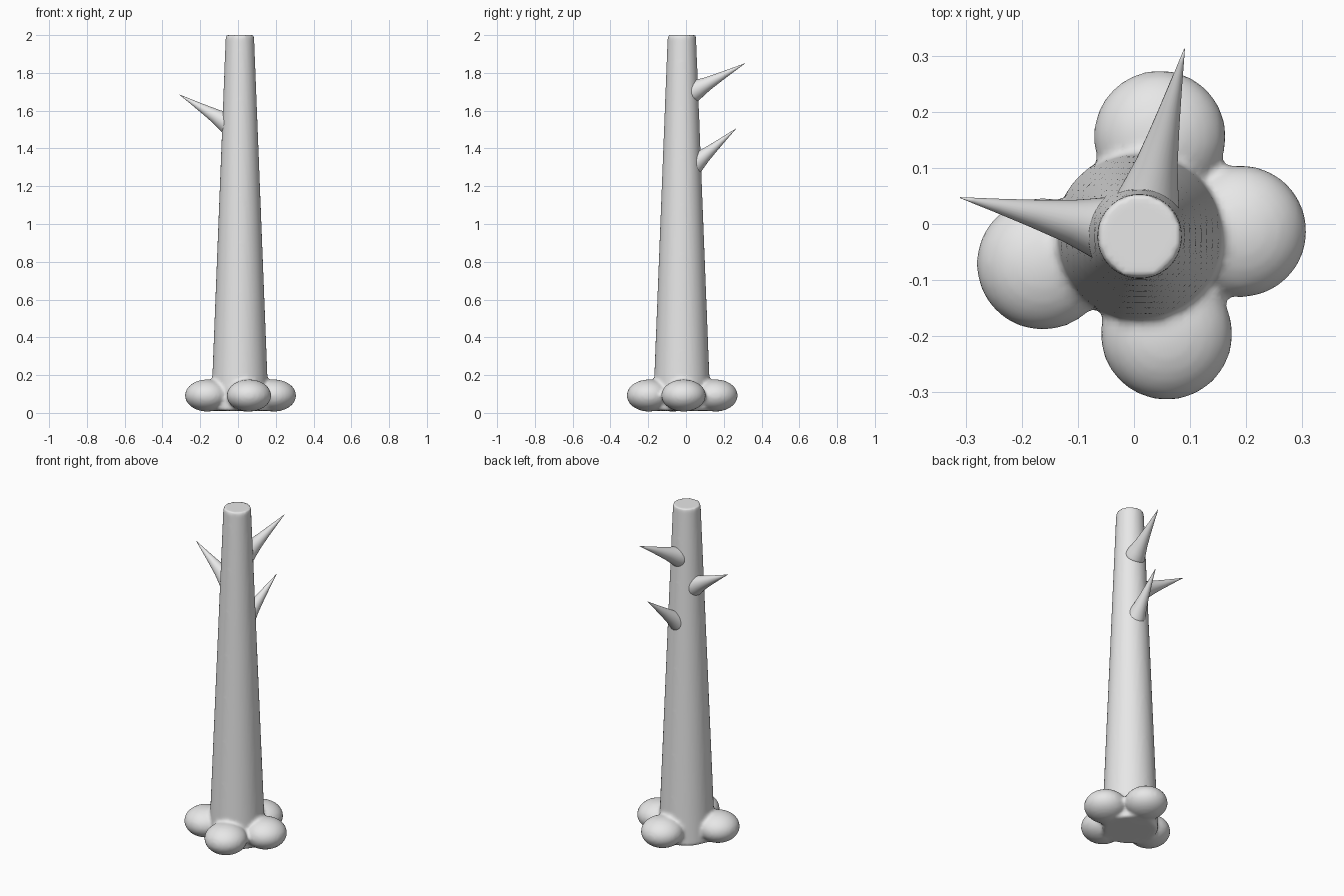
import bpy, bmesh
from mathutils import Matrix, Vector

if "Cube" in bpy.data.objects:
    bpy.data.objects.remove(bpy.data.objects["Cube"])

AXIS = Vector((0.01, -0.022, 0))      # trunk centre line

grey = bpy.data.materials.new("light grey")
grey.diffuse_color = (0.8, 0.8, 0.8, 1)
grey.use_nodes = True
grey.node_tree.nodes["Principled BSDF"].inputs["Base Color"].default_value = grey.diffuse_color


def finish(name, bm):
    mesh = bpy.data.meshes.new(name)
    bm.to_mesh(mesh)
    bm.free()
    mesh.materials.append(grey)
    obj = bpy.data.objects.new(name, mesh)
    bpy.context.collection.objects.link(obj)
    for p in mesh.polygons:
        p.use_smooth = True
    return obj


# Tapered trunk with four squashed root lobes, fused into one skin
bm = bmesh.new()
z0, z1 = 0.011, 2.0
bmesh.ops.create_cone(bm, cap_ends=True, segments=48, radius1=0.153, radius2=0.075,
                      depth=z1 - z0,
                      matrix=Matrix.Translation(AXIS + Vector((0, 0, (z0 + z1) / 2))))
for x, y in ((0.19, -0.013), (0.046, 0.156), (-0.163, -0.071), (0.058, -0.196)):
    bmesh.ops.create_uvsphere(bm, u_segments=32, v_segments=20, radius=1,
                              matrix=Matrix.Translation((x, y, 0.092))
                              @ Matrix.Diagonal((0.118, 0.118, 0.085, 1)))
trunk = finish("trunk_and_roots", bm)
remesh = trunk.modifiers.new("fuse", 'REMESH')
remesh.mode = 'VOXEL'
remesh.voxel_size = 0.01
remesh.use_smooth_shade = True
soften = trunk.modifiers.new("soften", 'SMOOTH')
soften.factor = 0.5
soften.iterations = 5


# Pointed branch: rings from the trunk core to the tip, flared where it leaves the bark
def branch(name, start_z, tip, radius):
    start = AXIS + Vector((0, 0, start_z))
    axis = Vector(tip) - start
    turn = axis.to_track_quat('Z', 'Y').to_matrix()
    bm = bmesh.new()
    rings = []
    for t, k in ((0.1, 1.0), (0.2, 0.9), (0.28, 0.77), (0.4, 0.59),
                 (0.6, 0.38), (0.8, 0.19), (0.93, 0.075), (1.0, 0.012)):
        ring = bmesh.ops.create_circle(
            bm, segments=24, radius=radius * k,
            matrix=Matrix.Translation(start + axis * t) @ turn.to_4x4())["verts"]
        rings.append(ring)
    for a, b in zip(rings, rings[1:]):
        for i in range(24):
            j = (i + 1) % 24
            bm.faces.new((a[i], a[j], b[j], b[i]))
    bm.faces.new(rings[0])
    bm.faces.new(rings[-1])
    bmesh.ops.recalc_face_normals(bm, faces=bm.faces)
    finish(name, bm)


branch("left_branch", 1.495, (-0.31, 0.047, 1.685), 0.064)
branch("upper_back_branch", 1.67, (0.09, 0.312, 1.85), 0.062)
branch("lower_back_branch", 1.26, (0.07, 0.265, 1.505), 0.064)
